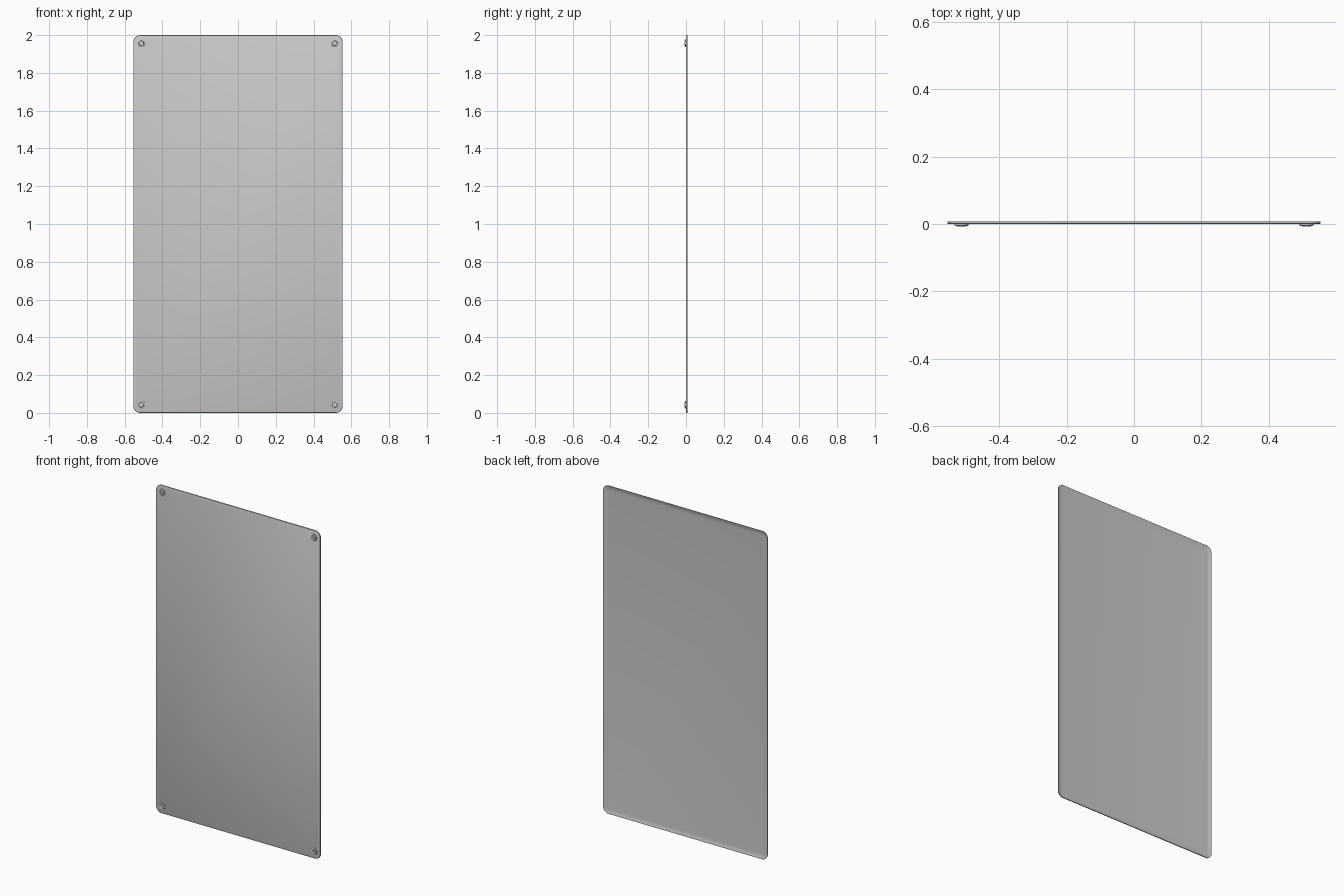
import bpy, bmesh
from math import sin, cos, pi, asin, radians

if "Cube" in bpy.data.objects:
    bpy.data.objects.remove(bpy.data.objects["Cube"])

W, H, R = 0.554, 1.0, 0.036   # half width, half height, corner radius


def rounded_loop(bm, inset, y, seg=8):
    """Ring of vertices following the panel outline, moved inward by inset."""
    r = max(R - inset, 0.006)
    a, b = W - inset - r, H - inset - r
    ring = []
    for k, (sx, sz) in enumerate(((1, 1), (-1, 1), (-1, -1), (1, -1))):
        for i in range(seg + 1):
            t = (k + i / seg) * pi / 2
            ring.append(bm.verts.new((sx * a + r * cos(t), y, H + sz * b + r * sin(t))))
    return ring


def stack(bm, rings):
    """Bridge consecutive rings and cap both ends."""
    for p, q in zip(rings, rings[1:]):
        for i in range(len(p)):
            j = (i + 1) % len(p)
            bm.faces.new((p[i], p[j], q[j], q[i]))
    bm.faces.new(rings[0])
    bm.faces.new(rings[-1])


def finish(bm, name, angle):
    bmesh.ops.recalc_face_normals(bm, faces=bm.faces)
    me = bpy.data.meshes.new(name)
    bm.to_mesh(me)
    bm.free()
    ob = bpy.data.objects.new(name, me)
    bpy.context.collection.objects.link(ob)
    bpy.ops.object.select_all(action='DESELECT')
    ob.select_set(True)
    bpy.context.view_layer.objects.active = ob
    bpy.ops.object.shade_smooth_by_angle(angle=radians(angle))
    return ob


# Flat front sheet with a turned-back rim and a shallow dished back
bm = bmesh.new()
profile = [(0.004, 0.0), (0.001, 0.0012), (0.0, 0.004), (0.0, 0.008),
           (0.003, 0.008), (0.010, 0.0055), (0.018, 0.004), (0.028, 0.003)]
stack(bm, [rounded_loop(bm, d, y) for d, y in profile])
finish(bm, "panel", 30)


def screw(name, x, z, turn):
    """Round base with two half-moon lands that leave a slot between them."""
    bm = bmesh.new()
    n = 32
    rings = []
    for r, y in ((0.021, 0.001), (0.021, -0.004), (0.018, -0.0055), (0.015, -0.0055)):
        rings.append([bm.verts.new((x + r * cos(2 * pi * i / n), y, z + r * sin(2 * pi * i / n)))
                      for i in range(n)])
    stack(bm, rings)
    half, r = 0.003, 0.014
    for side in (0, pi):
        a0 = asin(half / r)
        lands = []
        for rr, y in ((r, -0.0055), (r - 0.001, -0.008)):
            lands.append([])
            for i in range(13):
                t = a0 + (pi - 2 * a0) * i / 12 + side + turn
                lands[-1].append(bm.verts.new((x + rr * cos(t), y, z + rr * sin(t))))
        stack(bm, lands)
    finish(bm, name, 30)


# Corner screws
turns = iter((0.5, 2.2, 1.1, 2.7))
for sx, h in ((-1, "left"), (1, "right")):
    for z, v in ((0.043, "bottom"), (1.957, "top")):
        screw(f"screw_{v}_{h}", sx * 0.512, z, next(turns))
